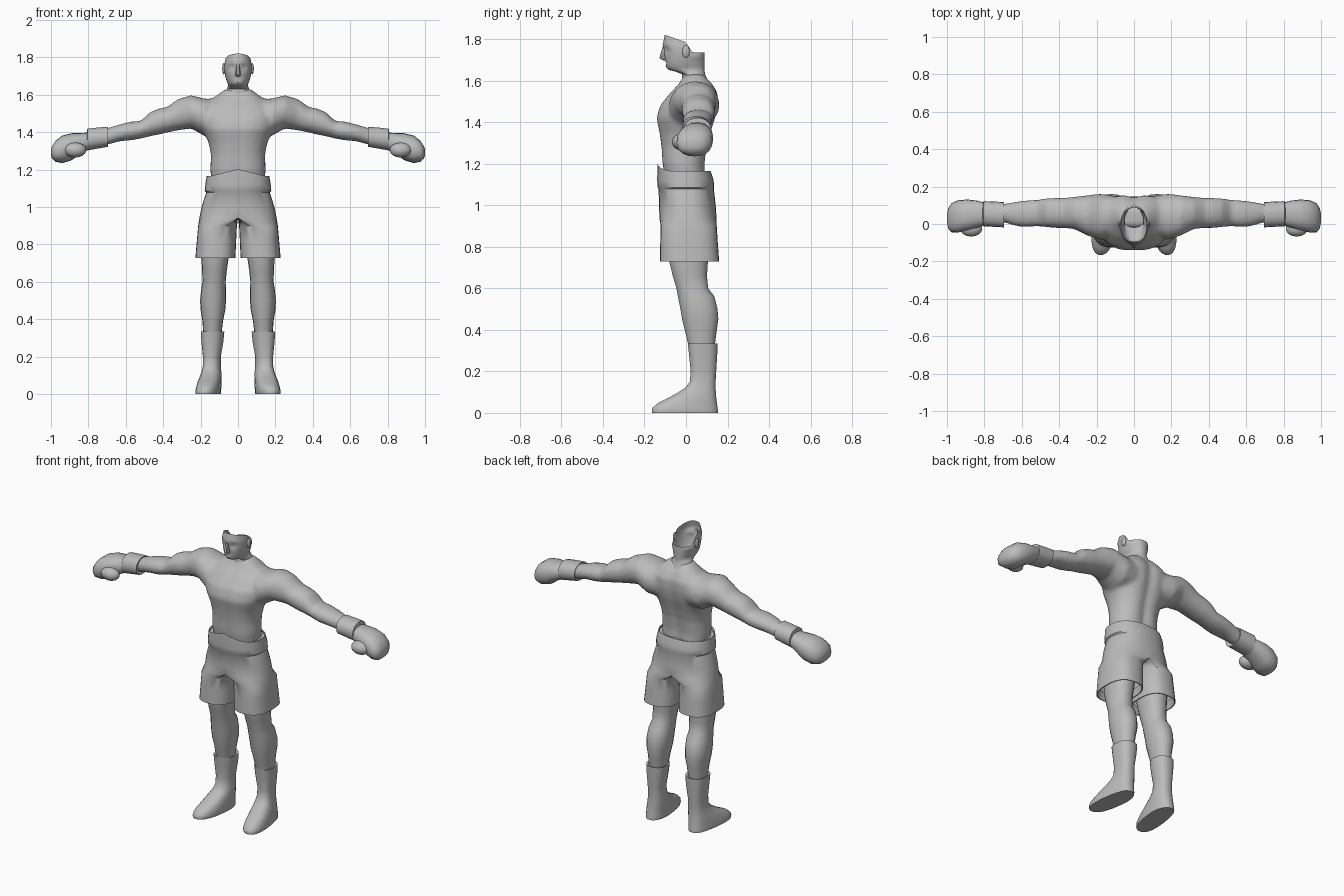
import bpy, bmesh, math
from mathutils import Vector

grey = bpy.data.materials.new("plain grey")
grey.diffuse_color = (0.5, 0.5, 0.5, 1)


def finish(name, bm, mirror=False, angle=50):
    bmesh.ops.recalc_face_normals(bm, faces=bm.faces)
    me = bpy.data.meshes.new(name)
    bm.to_mesh(me)
    bm.free()
    ob = bpy.data.objects.new(name, me)
    bpy.context.collection.objects.link(ob)
    me.materials.append(grey)
    if mirror:
        m = ob.modifiers.new("mirror", 'MIRROR')
        m.use_clip = True
        m.merge_threshold = 0.0005
    bpy.context.view_layer.objects.active = ob
    ob.select_set(True)
    bpy.ops.object.shade_smooth_by_angle(angle=math.radians(angle))
    ob.select_set(False)
    return ob


def oval(a0, a1, b0, b1, n, p):
    """Rounded cross-section inside the given limits."""
    pts = []
    for i in range(n):
        t = 2 * math.pi * i / n
        c, s = math.cos(t), math.sin(t)
        pts.append(((a0 + a1) / 2 + (a1 - a0) / 2 * math.copysign(abs(c) ** (2 / p), c),
                    (b0 + b1) / 2 + (b1 - b0) / 2 * math.copysign(abs(s) ** (2 / p), s)))
    return pts


def skin(bm, loops, caps=(True, True)):
    rows = [[bm.verts.new(co) for co in loop] for loop in loops]
    n = len(rows[0])
    for r, q in zip(rows, rows[1:]):
        for i in range(n):
            bm.faces.new((r[i], r[(i + 1) % n], q[(i + 1) % n], q[i]))
    if caps[0]:
        bm.faces.new(rows[0])
    if caps[1]:
        bm.faces.new(rows[-1])


def loft(bm, axis, rings, n=16, p=2.2, caps=(True, True), warp=None, flip=1):
    """Rings are (position, a0, a1, b0, b1) along the x or z axis."""
    loops = []
    for w, *lim in rings:
        loop = []
        for a, b in oval(*lim, n, p):
            co = Vector((flip * w, a, b)) if axis == 'x' else Vector((a, b, w))
            loop.append(warp(co) if warp else co)
        loops.append(loop)
    skin(bm, loops, caps)


def blob(bm, centre, radii):
    made = bmesh.ops.create_uvsphere(bm, u_segments=14, v_segments=9, radius=1)['verts']
    for v in made:
        v.co = Vector([c + r * k for c, r, k in zip(centre, radii, v.co)])


# Bare upper body: trunk and both arms blended into one skin
def spine(co):
    groove = math.exp(-(co.x / 0.035) ** 2)
    co.y -= 0.018 * groove if co.y > 0.03 else -0.006 * groove
    return co


trunk = [(1.10, .14, -.10, .10), (1.20, .148, -.117, .097), (1.28, .145, -.122, .107),
         (1.34, .156, -.13, .122), (1.42, .19, -.146, .147), (1.48, .205, -.128, .158),
         (1.54, .19, -.08, .158), (1.585, .13, -.038, .133), (1.63, .07, -.012, .095)]
arm = [(.10, -.05, .15, 1.38, 1.58), (.18, -.085, .162, 1.38, 1.58), (.25, -.062, .154, 1.42, 1.598),
       (.32, -.027, .145, 1.41, 1.578), (.38, -.022, .14, 1.398, 1.535), (.42, -.022, .14, 1.388, 1.528),
       (.47, -.017, .137, 1.378, 1.508), (.52, -.012, .13, 1.366, 1.46), (.57, -.017, .127, 1.357, 1.458),
       (.63, -.012, .12, 1.352, 1.443), (.70, .01, .107, 1.333, 1.422), (.76, .013, .107, 1.32, 1.41)]
bm = bmesh.new()
loft(bm, 'z', [(z, -r, r, a, b) for z, r, a, b in trunk], 32, 2.3, warp=spine)
for side in (1, -1):
    loft(bm, 'x', arm, 20, 2.1, flip=side)
body = finish("torso_and_arms", bm)
m = body.modifiers.new("blend", 'REMESH')
m.mode, m.voxel_size, m.use_smooth_shade = 'VOXEL', 0.012, True
m = body.modifiers.new("soften", 'SMOOTH')
m.factor, m.iterations = 0.5, 5

# Neck and face: open shell with a rim that drops towards the back
def rim(y):
    if y < 0:
        return 1.82 - 0.035 * max(0, (y + .1) / .1)
    return max(1.735, 1.785 - 1.6 * y)


def face(co):
    front = max(0, min(1, -(co.y + .02) / .06))
    eye = math.exp(-((abs(co.x) - .033) / .016) ** 2 - ((co.z - 1.748) / .014) ** 2)
    mouth = math.exp(-(co.x / .03) ** 2 - ((co.z - 1.683) / .008) ** 2)
    co.y += front * (.014 * eye + .006 * mouth)
    if co.z > 1.70:
        co.z = 1.70 + (co.z - 1.70) / .12 * (rim(co.y) - 1.70)
    return co


head = [(1.56, .09, -.03, .12), (1.60, .075, -.02, .105), (1.63, .06, -.018, .092),
        (1.643, .055, -.05, .09), (1.652, .052, -.085, .09), (1.668, .058, -.098, .09),
        (1.683, .064, -.1, .09), (1.70, .068, -.102, .09), (1.72, .071, -.104, .09),
        (1.735, .073, -.106, .09), (1.748, .074, -.108, .09), (1.762, .074, -.11, .09),
        (1.775, .074, -.112, .09), (1.79, .072, -.108, .09), (1.82, .068, -.102, .09)]
bm = bmesh.new()
loft(bm, 'z', [(z, -r, r, a, b) for z, r, a, b in head], 36, 2.1, (False, False), face)
finish("head", bm)

bm = bmesh.new()
skin(bm, [[(-.009, -.1, 1.765), (.009, -.1, 1.765), (.005, -.113, 1.765), (-.005, -.113, 1.765)],
          [(-.018, -.093, 1.705), (.018, -.093, 1.705), (.007, -.128, 1.708), (-.007, -.128, 1.708)],
          [(-.012, -.09, 1.697), (.012, -.09, 1.697), (.005, -.11, 1.697), (-.005, -.11, 1.697)]])
finish("nose", bm)
bm = bmesh.new()
blob(bm, (.076, .0, 1.74), (.009, .018, .03))
finish("ear", bm, True)

# Boxing gloves: cuff with an open lip, fist and thumb
bm = bmesh.new()
loft(bm, 'x', [(.705, .01, .09, 1.345, 1.405), (.695, -.018, .117, 1.322, 1.43), (.75, -.015, .12, 1.312, 1.426),
               (.805, -.012, .122, 1.302, 1.42), (.81, .01, .1, 1.32, 1.395)], 18)
finish("glove_cuff", bm, True, 40)
bm = bmesh.new()
loft(bm, 'x', [(.78, .0, .11, 1.315, 1.40), (.84, -.02, .125, 1.288, 1.396), (.89, -.035, .131, 1.25, 1.395),
               (.94, -.045, .127, 1.235, 1.382), (.975, -.045, .112, 1.242, 1.355),
               (.993, -.025, .085, 1.258, 1.328), (1.0, .01, .055, 1.275, 1.31)], 20, 2.3)
finish("glove_fist", bm, True)
bm = bmesh.new()
blob(bm, (.87, -.025, 1.305), (.06, .043, .04))
finish("glove_thumb", bm, True)

# Shorts: the right half, hips joining at the middle, then a separate leg tube
N = 28
half = [(1.165, .168, -.137, .118), (1.12, .175, -.139, .133), (1.085, .178, -.136, .136),
        (1.078, .17, -.132, .134), (1.0, .195, -.13, .143), (.94, .207, -.128, .147)]
loops = []
for z, r, a, b in half:
    loop = []
    for x, y in oval(-r, r, a, b, N, 2.3):
        lift = .038 * max(0, 1 - abs(x) / .15) * (y < 0) * (z > 1.15)
        loop.append((max(x, 0), y, z + lift))
    loops.append(loop)
for z, x0, x1, a, b in [(.90, .006, .213, -.122, .148), (.82, .01, .22, -.124, .153), (.728, .014, .228, -.126, .16),
                        (.728, .02, .222, -.12, .154), (.78, .022, .214, -.116, .146)]:
    loops.append([(x, y, z) for x, y in oval(x0, x1, a, b, N, 2.6)])
bm = bmesh.new()
skin(bm, loops, (False, False))
seam = [f for f in bm.faces if all(abs(v.co.x) < 1e-5 for v in f.verts)]
bmesh.ops.delete(bm, geom=seam, context='FACES')
finish("shorts", bm, True, 40)
bm = bmesh.new()
loft(bm, 'z', [(1.09, -.16, .16, -.12, .12), (1.155, -.163, .163, -.132, .114)], 28, 2.3)
finish("waist_lining", bm)

# Bare legs
bm = bmesh.new()
loft(bm, 'z', [(.84, .035, .20, -.09, .12), (.73, .05, .196, -.082, .107), (.66, .06, .192, -.065, .102),
               (.60, .066, .19, -.047, .108), (.56, .064, .197, -.04, .138), (.50, .064, .203, -.028, .153),
               (.45, .068, .2, -.02, .157), (.39, .08, .19, -.005, .148), (.31, .09, .185, .015, .138)], 18)
finish("leg", bm, True)

# Boots: shaft with a lip, flowing into a foot that turns outwards
def toe_out(co):
    co.x += .12 * max(0, .08 - co.y)
    return co


bm = bmesh.new()
loft(bm, 'z', [(.325, .095, .175, .025, .125), (.335, .073, .198, .008, .152), (.28, .078, .195, .014, .151),
               (.20, .092, .187, .022, .146), (.15, .092, .187, .018, .143), (.12, .088, .192, -.005, .143),
               (.095, .086, .198, -.045, .145), (.07, .085, .205, -.09, .147), (.048, .084, .208, -.135, .15),
               (.025, .084, .212, -.162, .153), (.012, .084, .213, -.166, .155), (0, .086, .212, -.164, .155)],
     22, 2.4, warp=toe_out)
finish("boot", bm, True, 45)
